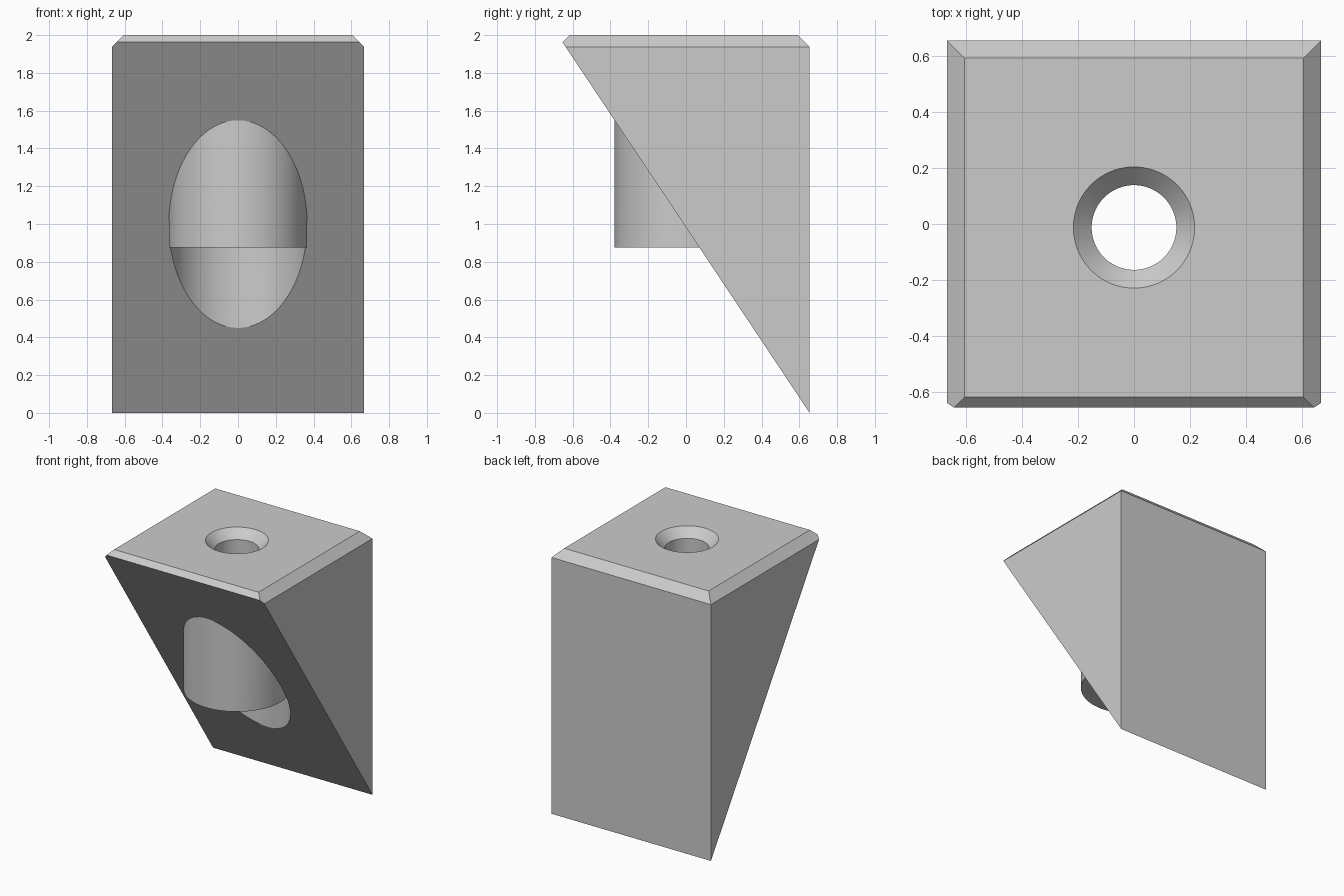
import bpy, bmesh, math
from mathutils import Vector

cube = bpy.data.objects.get("Cube")
if cube:
    bpy.data.objects.remove(cube, do_unlink=True)

HALF, HEIGHT, CHAMFER = 0.6667, 2.0, 0.0625
CENTRE_Y = -0.0125
BOSS_R, BOSS_Z = 0.366, 0.875
HOLE_R, SINK = 0.151, 0.065
SEGMENTS = 128

grey = bpy.data.materials.new("plain grey")
grey.use_nodes = True
colour = (0.6, 0.6, 0.6, 1)
grey.diffuse_color = colour
grey.node_tree.nodes["Principled BSDF"].inputs["Base Color"].default_value = colour


def add_object(name, bm):
    bmesh.ops.recalc_face_normals(bm, faces=bm.faces)
    mesh = bpy.data.meshes.new(name)
    bm.to_mesh(mesh)
    bm.free()
    mesh.materials.append(grey)
    obj = bpy.data.objects.new(name, mesh)
    obj.location.y = CENTRE_Y
    bpy.context.collection.objects.link(obj)
    return obj


def lathe(name, profile):
    """Closed solid of revolution from (radius, height) pairs, bottom to top."""
    bm = bmesh.new()
    rings = []
    for r, z in profile:
        rings.append([bm.verts.new((r * math.cos(a), r * math.sin(a), z))
                      for a in (math.tau * i / SEGMENTS for i in range(SEGMENTS))])
    for low, high in zip(rings, rings[1:]):
        for i in range(SEGMENTS):
            j = (i + 1) % SEGMENTS
            bm.faces.new((low[i], low[j], high[j], high[i]))
    bm.faces.new(rings[0])
    bm.faces.new(rings[-1])
    return add_object(name, bm)


# Block with chamfered top rim, cut along the sloping underside
bm = bmesh.new()
bmesh.ops.create_cube(bm, size=1)
for v in bm.verts:
    v.co = Vector((v.co.x * 2 * HALF, v.co.y * 2 * HALF, (v.co.z + 0.5) * HEIGHT))
rim = [e for e in bm.edges if all(v.co.z > 1 for v in e.verts)]
bmesh.ops.bevel(bm, geom=rim, offset=CHAMFER, segments=1, affect='EDGES')
bmesh.ops.bisect_plane(bm, geom=bm.verts[:] + bm.edges[:] + bm.faces[:],
                       plane_co=(0, HALF, 0), plane_no=(0, -HEIGHT, -2 * HALF),
                       clear_outer=True)
bmesh.ops.holes_fill(bm, edges=[e for e in bm.edges if e.is_boundary])
bmesh.ops.remove_doubles(bm, verts=bm.verts, dist=0.0005)
bracket = add_object("wedge_bracket", bm)

# Round boss, clearance pocket beneath it, and countersunk through hole
boss = lathe("boss", [(BOSS_R, BOSS_Z - 0.02), (BOSS_R, 1.75)])
pocket = lathe("pocket_cutter", [(BOSS_R + 0.0006, -0.2), (BOSS_R + 0.0006, BOSS_Z)])
hole = lathe("hole_cutter", [(HOLE_R, -0.3), (HOLE_R, HEIGHT - SINK),
                             (HOLE_R + SINK + 0.1, HEIGHT + 0.1)])

bpy.context.view_layer.objects.active = bracket
for tool, operation in ((boss, 'UNION'), (pocket, 'DIFFERENCE'), (hole, 'DIFFERENCE')):
    mod = bracket.modifiers.new(tool.name, 'BOOLEAN')
    mod.object, mod.operation, mod.solver = tool, operation, 'EXACT'
    bpy.context.view_layer.update()
    bpy.ops.object.modifier_apply(modifier=mod.name)
    bpy.data.objects.remove(tool, do_unlink=True)

# Smooth round walls, crisp edges elsewhere
bpy.ops.object.select_all(action='DESELECT')
bracket.select_set(True)
bpy.ops.object.shade_smooth_by_angle(angle=math.radians(25))
